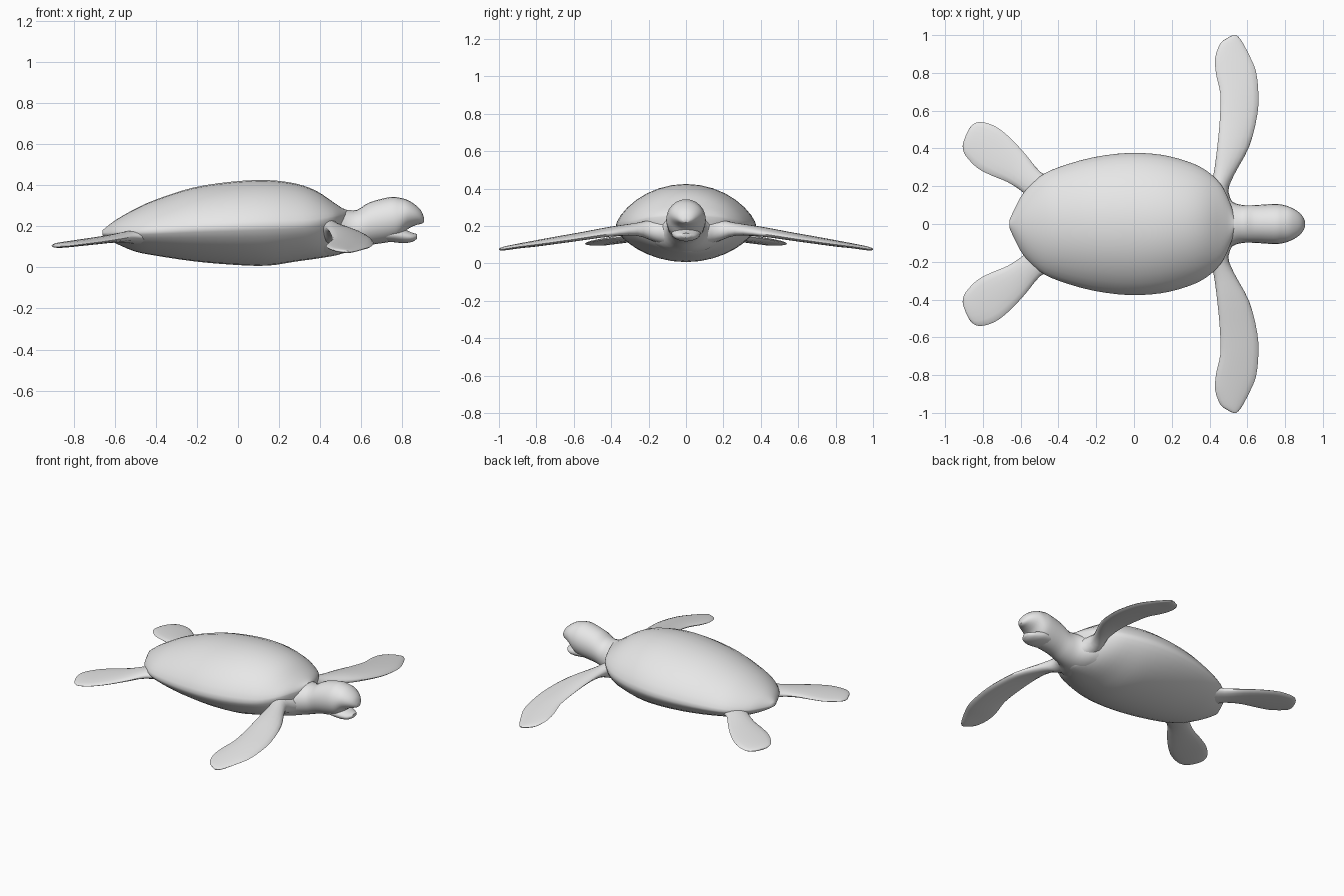
import bpy, bmesh, math
from mathutils import Vector

if "Cube" in bpy.data.objects:
    bpy.data.objects.remove(bpy.data.objects["Cube"])

grey = bpy.data.materials.new("plain grey")
grey.diffuse_color = (0.8, 0.8, 0.8, 1)
grey.use_nodes = True
grey.node_tree.nodes["Principled BSDF"].inputs["Base Color"].default_value = grey.diffuse_color


def refine(rows, steps=3):
    """Catmull-Rom interpolation between the key sections."""
    out = []
    for i in range(len(rows) - 1):
        a, b, c, d = (rows[max(i - 1, 0)], rows[i], rows[i + 1],
                      rows[min(i + 2, len(rows) - 1)])
        for s in range(steps):
            t = s / steps
            out.append([0.5 * (2 * q + (r - p) * t + (2 * p - 5 * q + 4 * r - u) * t * t
                               + (3 * q - p - 3 * r + u) * t ** 3)
                        for p, q, r, u in zip(a, b, c, d)])
    out.append(list(rows[-1]))
    return out


def loft(name, rings, angle=50):
    """Skin a list of closed rings and cap both ends."""
    bm = bmesh.new()
    loops = [[bm.verts.new(p) for p in ring] for ring in rings]
    n = len(loops[0])
    for a, b in zip(loops, loops[1:]):
        for i in range(n):
            j = (i + 1) % n
            bm.faces.new((a[i], a[j], b[j], b[i]))
    bm.faces.new(loops[0])
    bm.faces.new(loops[-1])
    bmesh.ops.recalc_face_normals(bm, faces=bm.faces)
    mesh = bpy.data.meshes.new(name)
    bm.to_mesh(mesh)
    bm.free()
    mesh.materials.append(grey)
    ob = bpy.data.objects.new(name, mesh)
    bpy.context.collection.objects.link(ob)
    bpy.ops.object.select_all(action='DESELECT')
    ob.select_set(True)
    bpy.context.view_layer.objects.active = ob
    bpy.ops.object.shade_smooth_by_angle(angle=math.radians(angle))
    return ob


def body_ring(x, w, top, rim, bottom, power, n=32):
    """Cross-section across the body: dome above the rim, belly below it."""
    ring = []
    for i in range(n):
        t = 2 * math.pi * i / n
        s = math.sin(t)
        h = abs(s) ** power * ((top - rim) if s > 0 else (bottom - rim))
        ring.append((x, w * math.cos(t), rim + h))
    return ring


def flipper(name, rows):
    """Blade through pairs of edge points: ax, ay, az, bx, by, bz, half thickness."""
    rings = []
    for ax, ay, az, bx, by, bz, h in refine(rows):
        a, b = Vector((ax, ay, az)), Vector((bx, by, bz))
        ring = []
        for i in range(16):
            t = 2 * math.pi * i / 16
            p = (a + b) / 2 + (b - a) / 2 * math.cos(t)
            p.z += h * math.sin(t)
            ring.append(p)
        rings.append(ring)
    ob = loft(name, rings, 60)
    m = ob.modifiers.new("mirror", 'MIRROR')
    m.use_axis = (False, True, False)
    return ob


# Shell with belly: x, half width, top, rim, bottom
shell = [(-.66, .02, .18, .165, .155), (-.63, .085, .205, .165, .135),
         (-.585, .165, .237, .167, .112), (-.5, .25, .285, .17, .077),
         (-.4, .30, .33, .175, .057), (-.22, .352, .388, .187, .03),
         (-.03, .376, .417, .196, .013), (.14, .367, .425, .203, .008),
         (.28, .332, .408, .208, .028), (.38, .285, .373, .218, .042),
         (.46, .21, .32, .24, .055), (.505, .12, .29, .25, .068),
         (.53, .05, .28, .25, .10)]
loft("shell_and_belly", [body_ring(*r, 1.35) for r in refine(shell)], 50)

# Neck and head: x, half width, top, bottom
head = [(.34, .20, .25, .05), (.44, .185, .26, .055), (.52, .118, .278, .07),
        (.58, .1, .28, .088), (.64, .1, .316, .108), (.74, .106, .342, .124),
        (.785, .102, .339, .14), (.825, .09, .328, .185), (.865, .068, .303, .205),
        (.892, .042, .275, .212), (.905, .016, .242, .22)]
loft("neck_and_head", [body_ring(x, w, t, (t + b) / 2, b, 1, 24)
                       for x, w, t, b in refine(head)])

# Lower jaw
jaw = [(.68, .07, .2, .13), (.76, .078, .2, .122), (.81, .068, .185, .118),
       (.85, .05, .168, .125), (.872, .022, .162, .14)]
loft("lower_jaw", [body_ring(x, w, t, (t + b) / 2, b, 1, 24)
                   for x, w, t, b in refine(jaw)])

# Front flippers: trailing edge, leading edge, half thickness
flipper("front_flippers", [
    (.34, .10, .17, .54, .08, .16, .075), (.40, .20, .185, .50, .17, .17, .055),
    (.422, .27, .19, .53, .26, .175, .034), (.44, .40, .182, .61, .41, .158, .024),
    (.455, .56, .155, .653, .58, .132, .02), (.457, .69, .133, .658, .70, .115, .018),
    (.435, .79, .115, .645, .81, .1, .016), (.43, .88, .1, .612, .89, .09, .013),
    (.457, .955, .086, .578, .955, .08, .011), (.495, .985, .08, .558, .985, .076, .008),
    (.525, 1.0, .076, .542, 1.0, .075, .004)])

# Hind flippers: outer edge, inner edge, half thickness
flipper("hind_flippers", [
    (-.40, .23, .15, -.52, .08, .145, .04), (-.495, .275, .15, -.585, .165, .145, .028),
    (-.575, .37, .138, -.67, .222, .138, .019), (-.66, .46, .125, -.75, .255, .13, .016),
    (-.74, .52, .115, -.83, .297, .12, .014), (-.82, .54, .105, -.89, .36, .112, .012),
    (-.865, .515, .103, -.906, .40, .106, .009), (-.89, .47, .104, -.905, .43, .104, .004)])
